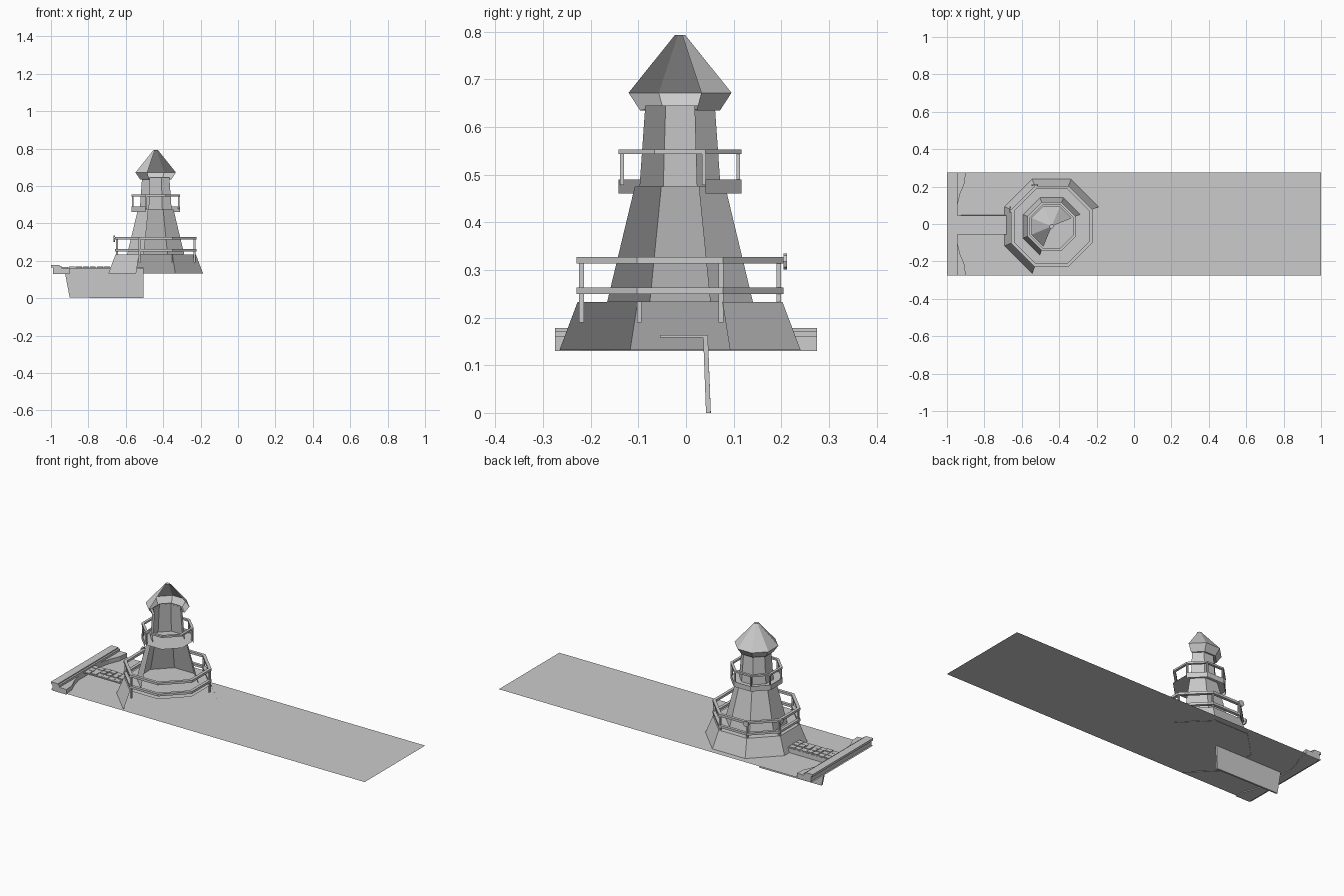
import bpy, bmesh, math, random
from mathutils import Vector

random.seed(4)
if "Cube" in bpy.data.objects:
    bpy.data.objects.remove(bpy.data.objects["Cube"])

grey = bpy.data.materials.new("plain grey")
grey.use_nodes = True
grey.diffuse_color = (0.6, 0.6, 0.6, 1)
grey.node_tree.nodes["Principled BSDF"].inputs["Base Color"].default_value = (0.6, 0.6, 0.6, 1)

CX, CY = -0.44, -0.0125      # tower axis
SEA = 0.135


def finish(name, bm, solid=False):
    if solid:
        bmesh.ops.recalc_face_normals(bm, faces=bm.faces[:])
    mesh = bpy.data.meshes.new(name)
    bm.to_mesh(mesh)
    bm.free()
    mesh.materials.append(grey)
    obj = bpy.data.objects.new(name, mesh)
    bpy.context.collection.objects.link(obj)
    return obj


def corner(apothem, z, k):
    """Corner k of an octagon whose flat sides face the axes."""
    a = math.radians(22.5 + 45 * k)
    r = apothem / math.cos(math.pi / 8)
    return Vector((CX + r * math.cos(a), CY + r * math.sin(a), z))


def shell(name, profile, sides=5):
    """Octagonal wall; five sides leave the front-left open."""
    bm = bmesh.new()
    rows = [[bm.verts.new(corner(a, z, k)) for k in range(sides + 1)] for a, z in profile]
    for low, high in zip(rows, rows[1:]):
        for k in range(sides):
            bm.faces.new((low[k], low[k + 1], high[k + 1], high[k]))
    return finish(name, bm)


def octagon(name, apothem, z):
    bm = bmesh.new()
    bm.faces.new([bm.verts.new(corner(apothem, z, k)) for k in range(8)])
    return finish(name, bm)


def rail(name, outer, inner, low, high):
    """Closed octagonal ring with a rectangular section."""
    bm = bmesh.new()
    section = [(outer, low), (outer, high), (inner, high), (inner, low)]
    rings = [[bm.verts.new(corner(a, z, k)) for a, z in section] for k in range(8)]
    for k in range(8):
        a, b = rings[k], rings[(k + 1) % 8]
        for i in range(4):
            j = (i + 1) % 4
            bm.faces.new((a[i], b[i], b[j], a[j]))
    return finish(name, bm, True)


def prism(name, outline, offset):
    """Flat outline pushed along an offset."""
    bm = bmesh.new()
    face = bm.faces.new([bm.verts.new(p) for p in outline])
    ext = bmesh.ops.extrude_face_region(bm, geom=[face], use_keep_orig=True)
    bmesh.ops.translate(bm, vec=offset, verts=[g for g in ext["geom"] if isinstance(g, bmesh.types.BMVert)])
    return finish(name, bm, True)


def box(name, lo, hi):
    outline = [(lo[0], lo[1], lo[2]), (hi[0], lo[1], lo[2]), (hi[0], hi[1], lo[2]), (lo[0], hi[1], lo[2])]
    return prism(name, outline, (0, 0, hi[2] - lo[2]))


def posts(name, apothem, low, high, half):
    for k in range(6):
        p = corner(apothem, 0, k)
        box(f"{name}_{k + 1}", (p.x - half, p.y - half, low), (p.x + half, p.y + half, high))


# Water sheet
bm = bmesh.new()
bm.faces.new([bm.verts.new(p) for p in
              ((-1, -0.275, SEA), (1, -0.275, SEA), (1, 0.275, SEA), (-1, 0.275, SEA))])
finish("water", bm)

# Tower walls and floors
shell("base_wall", [(0.253, 0.132), (0.215, 0.233)])
octagon("base_floor", 0.215, 0.233)
shell("lower_tower", [(0.153, 0.233), (0.095, 0.475)])
shell("upper_tower", [(0.085, 0.475), (0.073, 0.645)])
shell("gallery_band", [(0.129, 0.46), (0.129, 0.49)])
octagon("gallery_floor", 0.129, 0.477)

# Roof
shell("roof", [(0.073, 0.637), (0.084, 0.635), (0.108, 0.672), (0.011, 0.793)])
octagon("roof_cap", 0.011, 0.793)

# Railings
rail("base_rail_low", 0.217, 0.2, 0.25, 0.263)
rail("base_rail_high", 0.217, 0.2, 0.314, 0.327)
posts("base_post", 0.207, 0.19, 0.32, 0.005)
rail("gallery_rail", 0.129, 0.115, 0.543, 0.553)
posts("gallery_post", 0.122, 0.478, 0.545, 0.004)

# Round lamps on the railing
for name, k, axis in (("north_lamp", 2, "y"), ("west_lamp", 3, "x")):
    p = corner(0.217, 0.318, k)
    ring = []
    for i in range(8):
        a = i * math.pi / 4
        u, v = 0.017 * math.cos(a), 0.017 * math.sin(a)
        ring.append(p + (Vector((u, 0, v)) if axis == "y" else Vector((0, u, v))))
    prism(name, ring, (0, 0.008, 0) if axis == "y" else (-0.008, 0, 0))

# Quay wall with its raised lip and the rocky banks at both ends
box("quay_wall", (-0.99, -0.275, 0.13), (-0.945, 0.275, 0.172))
box("quay_lip", (-1, -0.275, 0.165), (-0.955, 0.275, 0.178))
for name, s in (("bank_back", 1), ("bank_front", -1)):
    outline = [(-0.945, s * y, 0.13) for y in (0.1, 0.275)]
    outline += [(x, s * y, 0.13) for x, y in ((-0.9, 0.275), (-0.905, 0.22), (-0.93, 0.16))]
    prism(name, outline, (0, 0, 0.03))

# Jetty: paved top and a face wall reaching below the water
box("jetty_top", (-0.945, -0.055, 0.158), (-0.505, 0.045, 0.164))
prism("jetty_face", [(-0.93, 0.036, 0.16), (-0.9, 0.042, 0.003), (-0.505, 0.042, 0), (-0.505, 0.036, 0.16)],
      (0, 0.01, 0))
for i in range(7):
    for j in range(3):
        x, y = -0.94 + i * 0.037, -0.052 + j * 0.033
        box(f"paving_stone_{i}_{j}", (x, y, 0.162),
            (x + random.uniform(0.027, 0.034), y + 0.028, random.uniform(0.165, 0.17)))
